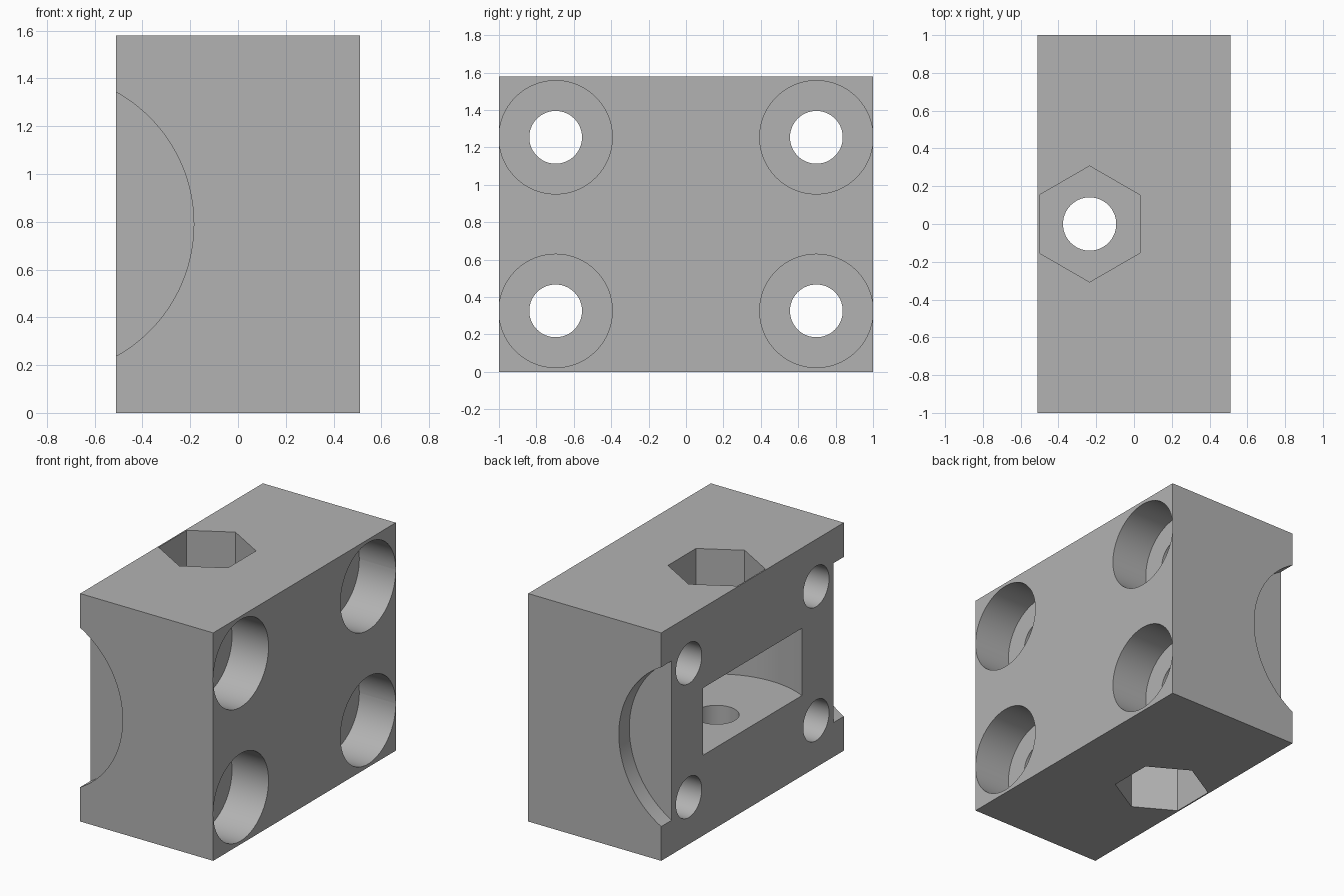
import bpy, math
from mathutils import Vector

if "Cube" in bpy.data.objects:
    bpy.data.objects.remove(bpy.data.objects["Cube"])

HX, HY, H = 0.51, 1.0, 1.58      # half width, half length, height
MID = H / 2
BORE_X = -0.235                  # axis of the vertical bore

grey = bpy.data.materials.new("plain grey")
grey.diffuse_color = (0.45, 0.45, 0.45, 1)
grey.use_nodes = True
grey.node_tree.nodes["Principled BSDF"].inputs["Base Color"].default_value = grey.diffuse_color

# Solid block
bpy.ops.mesh.primitive_cube_add(size=1, location=(0, 0, MID))
block = bpy.context.object
block.name = "clamp_block"
block.scale = (2 * HX, 2 * HY, H)
bpy.ops.object.transform_apply(location=True, rotation=True, scale=True)
block.data.materials.append(grey)

cutters = []


def bore(name, start, end, radius, sides=96, turn=0.0):
    """Cut a round or polygonal hole between two points."""
    a, b = Vector(start), Vector(end)
    bpy.ops.mesh.primitive_cylinder_add(vertices=sides, radius=radius,
                                        depth=(b - a).length, location=(a + b) / 2)
    ob = bpy.context.object
    ob.name = name
    d = (b - a).normalized()
    ob.rotation_euler = (0, 0, turn) if abs(d.z) > 0.9 else d.to_track_quat('Z', 'Y').to_euler()
    bpy.ops.object.transform_apply(location=True, rotation=True, scale=True)
    ob.data.materials.append(grey)
    cutters.append(ob)


# Four counterbored screw holes running along x
for y in (-0.697, 0.697):
    for z in (0.326, H - 0.326):
        bore("screw_hole", (-HX - 0.1, y, z), (HX + 0.1, y, z), 0.141)
        bore("screw_counterbore", (0.23, y, z), (HX + 0.1, y, z), 0.303)

# Round pocket opening through the left face
bore("round_pocket", (BORE_X, 0, 0.557), (BORE_X, 0, 1.023), 0.606, 128)

# Vertical bore with a hexagonal nut trap at each end
bore("vertical_bore", (BORE_X, 0, -0.1), (BORE_X, 0, H + 0.1), 0.141)
bore("top_nut_trap", (BORE_X, 0, H - 0.38), (BORE_X, 0, H + 0.1), 0.307, 6, math.pi / 3)
bore("bottom_nut_trap", (BORE_X, 0, -0.1), (BORE_X, 0, 0.38), 0.307, 6, math.pi / 3)

# Shallow circular-segment recesses on the front and back
for s in (-1, 1):
    bore("side_recess", (-0.817, s * 0.885, MID), (-0.817, s * 1.1, MID), 0.632, 128)

# Apply all the cuts
for c in cutters:
    m = block.modifiers.new(c.name, 'BOOLEAN')
    m.operation = 'DIFFERENCE'
    m.solver = 'EXACT'
    m.object = c
bpy.ops.object.select_all(action='DESELECT')
block.select_set(True)
bpy.context.view_layer.objects.active = block
for m in list(block.modifiers):
    bpy.ops.object.modifier_apply(modifier=m.name)
for c in cutters:
    bpy.data.objects.remove(c, do_unlink=True)

# Smooth bores with crisp edges
bpy.ops.object.shade_smooth_by_angle(angle=math.radians(30))
